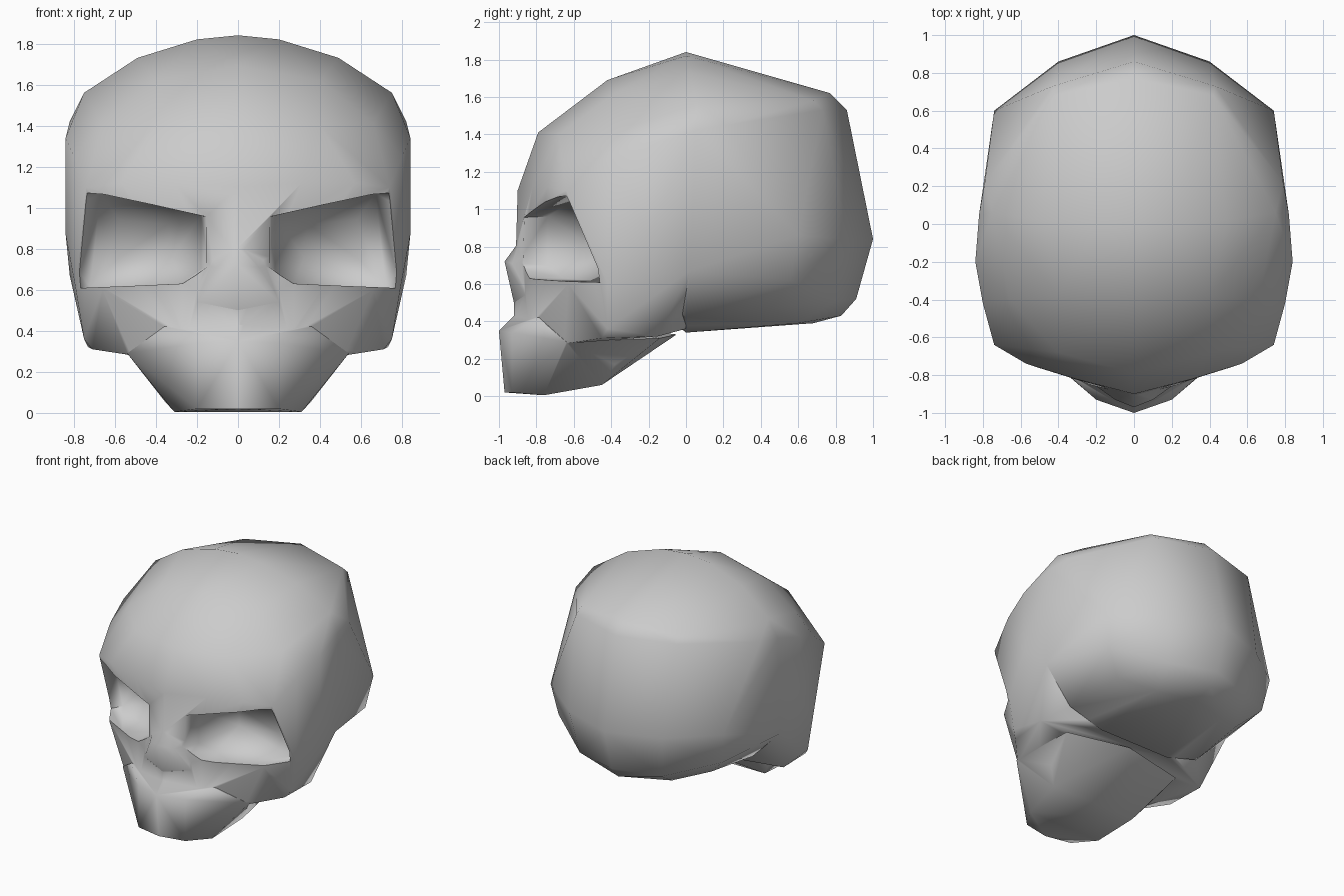
import bpy, bmesh, math

if "Cube" in bpy.data.objects:
    bpy.data.objects.remove(bpy.data.objects["Cube"])


def hull(name, pts, mirror=True):
    """Solid convex block from a few corner points, mirrored across x."""
    bm = bmesh.new()
    for x, y, z in pts:
        bm.verts.new((x, y, z))
        if mirror and x > 0:
            bm.verts.new((-x, y, z))
    res = bmesh.ops.convex_hull(bm, input=bm.verts[:])
    junk = {g for g in res["geom_interior"] + res["geom_unused"]
            if isinstance(g, bmesh.types.BMVert) and g.is_valid}
    bmesh.ops.delete(bm, geom=list(junk), context='VERTS')
    bmesh.ops.recalc_face_normals(bm, faces=bm.faces[:])
    me = bpy.data.meshes.new(name)
    bm.to_mesh(me)
    bm.free()
    ob = bpy.data.objects.new(name, me)
    bpy.context.collection.objects.link(ob)
    return ob


def combine(target, other, op):
    """Apply a boolean and discard the helper."""
    other.hide_render = True
    m = target.modifiers.new(op, 'BOOLEAN')
    m.object, m.operation, m.solver = other, op, 'EXACT'
    bpy.context.view_layer.objects.active = target
    bpy.ops.object.modifier_apply(modifier=m.name)
    bpy.data.objects.remove(other, do_unlink=True)


# Corners shared by neighbouring parts so the surfaces meet flush
brow = [(0, -.9, 1.1), (.31, -.82, 1.12), (.57, -.74, 1.12), (.74, -.64, 1.1)]
temple = [(.80, -.42, 1.25), (.84, -.2, .87), (.82, .02, .67)]

# Braincase: crown, flat temples, back and base
skull = hull("skull", brow + temple + [
    (0, 0, 1.84), (.2, 0, 1.82), (.49, .02, 1.73), (.75, .06, 1.56),
    (0, -.42, 1.69), (.4, -.38, 1.62), (0, -.79, 1.41), (.4, -.68, 1.40),
    (.66, -.4, 1.41), (.84, -.2, 1.34), (.82, .05, 1.42),
    (.79, .22, 1.45), (0, .77, 1.62), (.42, .68, 1.58),
    (0, .86, 1.53), (.43, .73, 1.53),
    (.74, .6, .86), (.70, .56, .62), (0, 1, .84), (.4, .86, .84),
    (0, .91, .52), (.35, .8, .51), (.54, .46, .47), (0, .83, .43),
    (0, .68, .39), (.3, .6, .39), (.57, 0, .42), (.3, 0, .34)])

# Midface and cheekbones
face = hull("midface", brow + temple + [
    (0, -.91, .55), (.2, -.86, .6), (.45, -.75, .6), (.66, -.63, .6),
    (.79, -.42, .6), (.75, -.42, .36), (.71, -.45, .31), (.73, -.15, .32),
    (0, -.92, .4), (.25, -.84, .36), (.52, -.65, .28), (.4, 0, .36)])

# Upper jaw
jaw = hull("upper_jaw", [
    (0, -1, .35), (.2, -.93, .34), (.36, -.79, .42), (0, -.97, .02),
    (.2, -.93, .02), (.31, -.76, .005), (.36, -.45, .06), (.44, -.38, .17),
    (.54, -.64, .29), (.5, -.14, .31), (0, -.05, .33), (0, -.92, .43),
    (0, -.45, .07)])

# Nose bone
nose = hull("nose_bone", [
    (0, -.97, .72), (.1, -.93, .71), (0, -.89, .83), (.16, -.8, .8),
    (0, -.92, .5), (.2, -.86, .54), (0, -.6, .6), (0, -.6, .9)])

for part in (face, jaw, nose):
    combine(skull, part, 'UNION')

# Eye sockets, open toward the front and outer side
for s in (1, -1):
    socket = hull("eye_socket_cutter", [(s * x, y, z) for x, y, z in (
        (.12, -1.05, .72), (.12, -1.05, .95), (.26, -1.05, .63),
        (1.05, -.95, .6), (1.05, -.95, 1.08), (.6, -1.05, 1.05),
        (.67, -.57, 1.07), (.72, -.38, .61), (.28, -.66, .63),
        (.18, -.74, .70), (.18, -.74, .96), (.32, -.44, .76), (.6, -.35, .74),
        (.58, -.42, .94), (.34, -.48, .92))], mirror=False)
    combine(skull, socket, 'DIFFERENCE')

# Weld slivers, then soft shading with crisp rims
bm = bmesh.new()
bm.from_mesh(skull.data)
bmesh.ops.remove_doubles(bm, verts=bm.verts[:], dist=.006)
bm.to_mesh(skull.data)
bm.free()
bpy.ops.object.select_all(action='DESELECT')
skull.select_set(True)
bpy.context.view_layer.objects.active = skull
bpy.ops.object.shade_smooth_by_angle(angle=math.radians(75))
